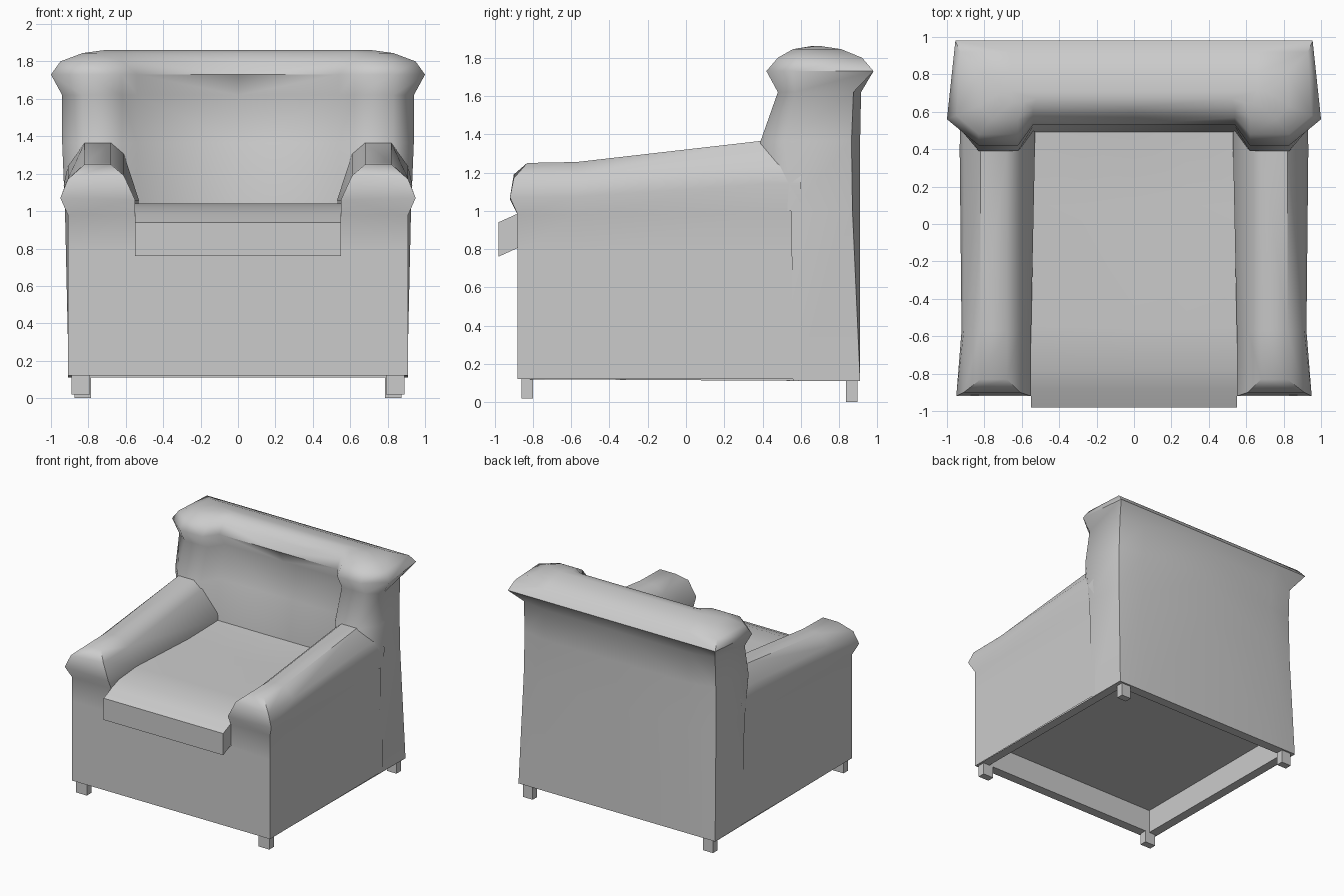
import bpy, bmesh, math

if "Cube" in bpy.data.objects:
    bpy.data.objects.remove(bpy.data.objects["Cube"])


def make(name, verts, faces, mirror=False, fix=True, angle=48):
    me = bpy.data.meshes.new(name)
    me.from_pydata(verts, [], faces)
    if fix:
        bm = bmesh.new()
        bm.from_mesh(me)
        bmesh.ops.recalc_face_normals(bm, faces=bm.faces)
        bm.to_mesh(me)
        bm.free()
    ob = bpy.data.objects.new(name, me)
    bpy.context.collection.objects.link(ob)
    bpy.ops.object.select_all(action='DESELECT')
    ob.select_set(True)
    bpy.context.view_layer.objects.active = ob
    if mirror:
        mod = ob.modifiers.new("Mirror", 'MIRROR')
        mod.merge_threshold = 0.001
        bpy.ops.object.modifier_apply(modifier=mod.name)
    bpy.ops.object.shade_smooth_by_angle(angle=math.radians(angle))
    return ob


def loft(rows, skip=lambda r, c: False):
    n = len(rows[0])
    verts = [p for row in rows for p in row]
    faces = [(r * n + c, r * n + c + 1, (r + 1) * n + c + 1, (r + 1) * n + c)
             for r in range(len(rows) - 1) for c in range(n - 1) if not skip(r, c)]
    return verts, faces


# Arms: rounded section swept front to back, with a padded front
def arm_section(y, zt, flare, xin, ys=None):
    d = (zt - 1.25) * 0.6
    pts = [(.91, .12), (.91, .78), (.91, .98), (.91 + flare, 1.07 + d), (.91, 1.17 + d),
           (.82, zt), (.68, zt), (.61, zt - .06), (xin, 1.06), (xin, .98), (xin, .78)]
    return [(x, ys[i] if ys else y, z) for i, (x, z) in enumerate(pts)]


front_y = [-.88, -.88, -.88, -.92, -.90, -.83, -.83, -.90, -.92, -.88, -.88]
verts, faces = loft([
    arm_section(0, 1.25, .04, .55, front_y),
    arm_section(-.57, 1.255, .012, .55),
    arm_section(.39, 1.365, .022, .53),
    arm_section(.60, 1.365, .02, .53)])
faces += [(1, 2, 9, 10), (2, 3, 8, 9), (3, 4, 7, 8), (4, 5, 6, 7)]
make("arms", verts, faces, mirror=True)


# Back rest with side wings and a rolled top, lofted upward
def back_ring(z, fc, fw, xo, ym, xc, yc, yb):
    x2 = min(.62, xo - .13)
    return [(0, fc, z), (min(.54, xo - .2), fc, z), (x2, fw, z), (min(.83, xo - .07), fw, z),
            (xo, ym, z), (xc, yc, z), (min(.66, xc - .05), yb, z), (0, yb, z)]


rings = [back_ring(*v) for v in (
    (.11, .50, .39, .905, .56, .905, .91, .91),
    (1.0, .49, .39, .925, .55, .885, .87, .91),
    (1.365, .52, .39, .94, .52, .88, .865, .91),
    (1.62, .60, .48, .94, .57, .88, .875, .915),
    (1.73, .53, .42, 1.0, .56, .955, .98, .98),
    (1.80, .57, .48, .95, .58, .93, .92, .92),
    (1.845, .62, .56, .83, .63, .82, .81, .81),
    (1.86, .67, .65, .72, .67, .71, .71, .71))]
verts, faces = loft(rings, skip=lambda r, c: r == 0 and c < 4)
n = len(verts)
faces.append(tuple(range(n - 8, n)))
make("back_rest", verts, faces, mirror=True, angle=60)

# Seat cushion with overhanging front lip
profile = [(.55, 1.035), (.1, 1.02), (-.55, 1.04), (-.78, 1.02), (-.88, .985),
           (-.98, .94), (-.98, .76), (-.87, .81)]
xs = (-.55, -.28, 0, .28, .55)
rows = [[(x, y - (.0 if i < 7 else 0), z - (.02 * (1 - (x / .55) ** 2) if i == 1 else 0))
         for i, (y, z) in enumerate(profile)] for x in xs]
verts, faces = loft(rows)
k = len(profile)
faces += [tuple(range(k)), tuple(range(4 * k, 5 * k))]
make("seat_cushion", verts, faces)

# Front panel
make("front_panel", [(-.91, -.88, .12), (.91, -.88, .12), (.91, -.88, .80), (-.91, -.88, .80)],
     [(0, 1, 2, 3)], fix=False)


# Underside: rim around a recessed floor
def rect(x, y0, y1, z0, z1):
    return [(-x, y0, z0), (x, y0, z0), (x, y1, z1), (-x, y1, z1)]


verts = rect(.908, -.88, .91, .12, .11) + rect(.83, -.80, .83, .12, .11) + rect(.83, -.80, .83, .32, .32)
faces = [(b + i, b + 4 + i, b + 4 + (i + 1) % 4, b + (i + 1) % 4) for b in (0, 4) for i in range(4)]
faces.append((11, 10, 9, 8))
make("underside", verts, faces, fix=False, angle=30)

# Legs
for side in (-1, 1):
    for label, x, y, w, z0 in (("front", .84, -.83, .10, .02), ("back", .83, .865, .09, 0)):
        bpy.ops.mesh.primitive_cube_add(size=1, location=(side * x, y, (z0 + .12) / 2))
        leg = bpy.context.object
        leg.name = label + "_leg"
        leg.scale = (w, .06, .12 - z0)
